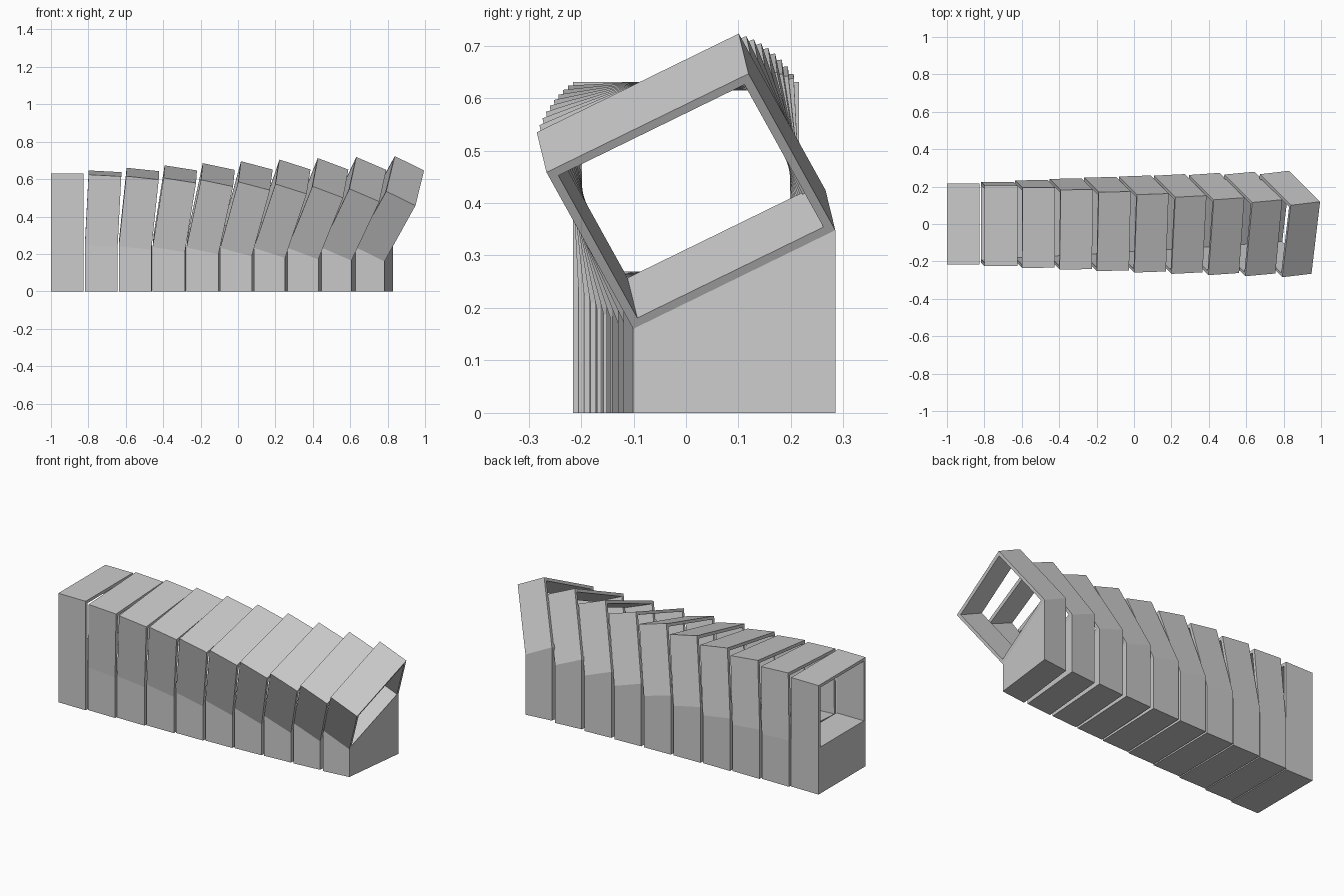
import bpy, bmesh, math
from mathutils import Matrix, Vector

if "Cube" in bpy.data.objects:
    bpy.data.objects.remove(bpy.data.objects["Cube"])

COUNT = 10
HX, HY, HZ = 0.0875, 0.2155, 0.1895    # half sizes of one frame
WALL = 0.017
CENTRE_Z = 0.4415
X_FIRST, X_LAST = -0.9125, 0.811
MAX_TURN = math.radians(38.1)


def ring(x, hy, hz):
    return [Vector((x, y, z)) for y, z in ((-hy, -hz), (hy, -hz), (hy, hz), (-hy, hz))]


def make_object(name, verts, faces):
    bm = bmesh.new()
    vs = [bm.verts.new(v) for v in verts]
    for f in faces:
        bm.faces.new([vs[i] for i in f])
    bmesh.ops.recalc_face_normals(bm, faces=bm.faces)
    mesh = bpy.data.meshes.new(name)
    bm.to_mesh(mesh)
    bm.free()
    obj = bpy.data.objects.new(name, mesh)
    bpy.context.collection.objects.link(obj)


# Rectangular tube: rings are outer back, inner back, inner front, outer front
tube_faces = []
for a in range(4):
    b = (a + 1) % 4
    for r in range(4):
        n = (r + 1) % 4
        tube_faces.append((r * 4 + a, r * 4 + b, n * 4 + b, n * 4 + a))

# Pedestal: four top corners followed by four ground corners
box_faces = [(0, 1, 2, 3), (4, 5, 6, 7)]
box_faces += [(a, (a + 1) % 4, (a + 1) % 4 + 4, a + 4) for a in range(4)]

for i in range(COUNT):
    t = i / (COUNT - 1)
    # Each frame turns further about a diagonal horizontal axis
    m = (Matrix.Translation((X_FIRST + (X_LAST - X_FIRST) * t, 0, CENTRE_Z))
         @ Matrix.Rotation(MAX_TURN * t, 4, Vector((1, 1, 0)).normalized()))

    # Open frame
    iy, iz = HY - WALL, HZ - WALL
    local = ring(-HX, HY, HZ) + ring(-HX, iy, iz) + ring(HX, iy, iz) + ring(HX, HY, HZ)
    make_object(f"frame_{i + 1}", [m @ v for v in local], tube_faces)

    # Solid pedestal dropped from the frame's underside to the ground
    top = [m @ Vector((x * HX, y * HY, -HZ)) for x, y in ((-1, -1), (1, -1), (1, 1), (-1, 1))]
    make_object(f"pedestal_{i + 1}", top + [Vector((v.x, v.y, 0)) for v in top], box_faces)
